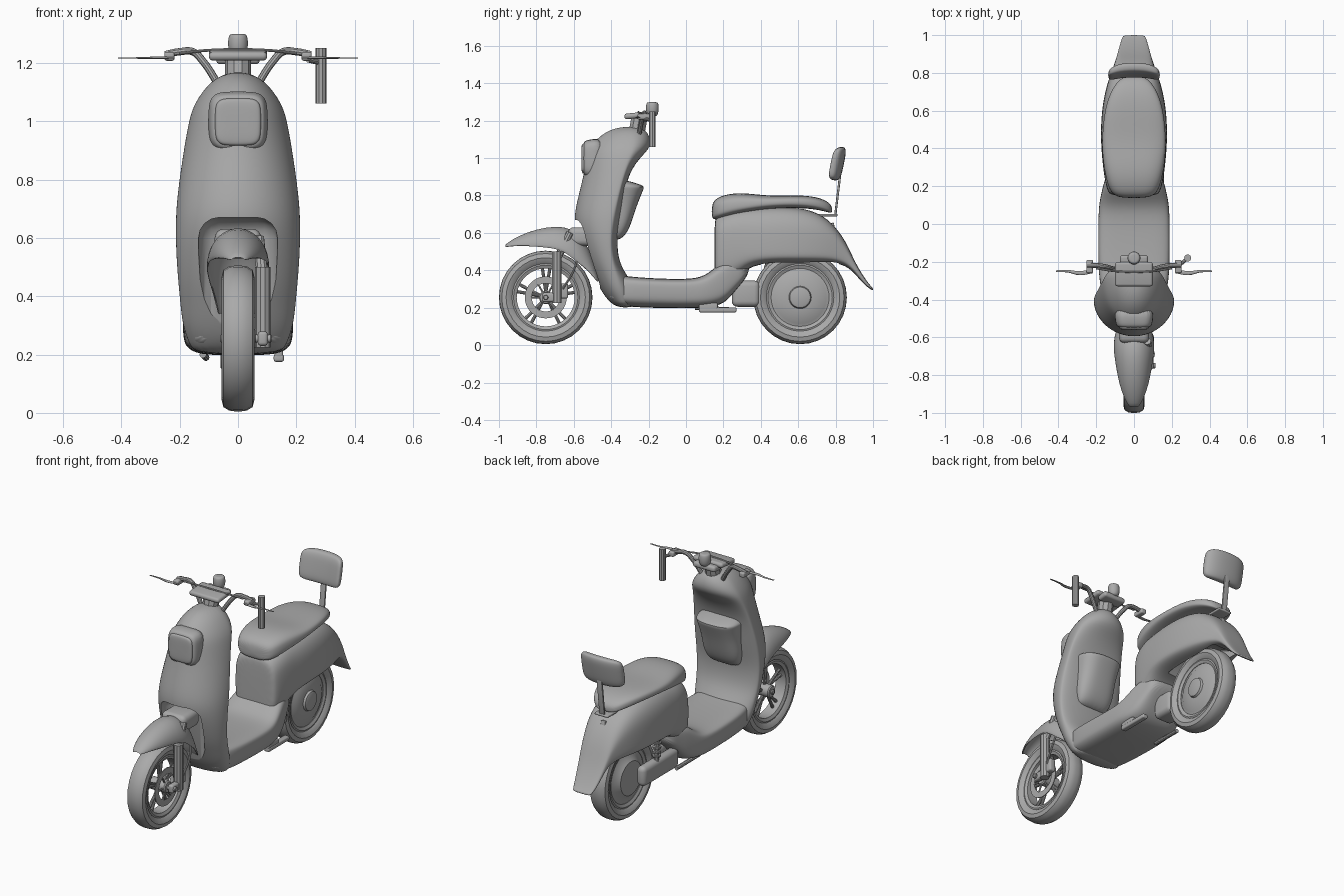
import bpy, bmesh
from math import sin, cos, pi, radians, copysign
from mathutils import Vector, Matrix

if "Cube" in bpy.data.objects:
    bpy.data.objects.remove(bpy.data.objects["Cube"])

GREY = (0.4, 0.4, 0.4, 1)
grey = bpy.data.materials.new("grey")
grey.use_nodes = True
grey.diffuse_color = GREY
grey.node_tree.nodes["Principled BSDF"].inputs["Base Color"].default_value = GREY


def finish(ob, angle=35):
    """Apply modifiers, colour and shade the part."""
    bpy.ops.object.select_all(action='DESELECT')
    ob.select_set(True)
    bpy.context.view_layer.objects.active = ob
    bpy.ops.object.convert(target='MESH')
    ob.data.materials.clear()
    ob.data.materials.append(grey)
    bpy.ops.object.shade_smooth_by_angle(angle=radians(angle))
    return ob


def to_object(name, bm):
    bmesh.ops.remove_doubles(bm, verts=bm.verts, dist=1e-5)
    bmesh.ops.recalc_face_normals(bm, faces=bm.faces)
    me = bpy.data.meshes.new(name)
    bm.to_mesh(me)
    bm.free()
    ob = bpy.data.objects.new(name, me)
    bpy.context.collection.objects.link(ob)
    return ob


def skin(bm, rings, closed=True, wrap=False):
    n = len(rings[0])
    pairs = list(zip(rings, rings[1:])) + ([(rings[-1], rings[0])] if wrap else [])
    for a, b in pairs:
        for i in range(n if closed else n - 1):
            j = (i + 1) % n
            bm.faces.new((a[i], a[j], b[j], b[i]))


def loft(name, axis, rings, p=1.0, cut=None, n=24, level=2):
    """Rings are (position, half width, low, middle, high, optional shift)."""
    bm = bmesh.new()
    loops = []
    for t, w, lo, mid, hi, *shift in rings:
        loop = []
        for i in range(n):
            a = 2 * pi * i / n
            c, s = (copysign(abs(f) ** p, f) for f in (cos(a), sin(a)))
            u = w * c + (shift[0] if shift else 0)
            v = mid + s * (hi - mid if s > 0 else mid - lo)
            loop.append(bm.verts.new({'x': (t, u, v), 'y': (u, t, v), 'z': (u, v, t)}[axis]))
        loops.append(loop)
    skin(bm, loops)
    bm.faces.new(loops[0])
    bm.faces.new(loops[-1])
    ob = to_object(name, bm)
    ob.modifiers.new("round", 'SUBSURF').levels = level
    if cut:
        m = ob.modifiers.new("cut", 'BOOLEAN')
        m.object, m.solver = cut, 'EXACT'
    finish(ob)
    if cut:
        bpy.data.objects.remove(cut)
    return ob


def lathe(name, profile, centre, n=40, raw=False):
    """Turn a closed (x, radius) profile round the x axis."""
    bm = bmesh.new()
    rings = [[bm.verts.new(Vector(centre) + Vector((x, r * cos(2 * pi * i / n), r * sin(2 * pi * i / n))))
              for i in range(n)] for x, r in profile]
    skin(bm, rings, wrap=True)
    ob = to_object(name, bm)
    return ob if raw else finish(ob)


def disc(name, x0, x1, r, centre, raw=False):
    b = min(0.006, r / 4)
    return lathe(name, [(x0, 0), (x0, r - b), (x0 + b, r), (x1 - b, r), (x1, r - b), (x1, 0)], centre, raw=raw)


def box(name, centre, size, bevel=0.01, rot=0, raw=False):
    bm = bmesh.new()
    bmesh.ops.create_cube(bm, size=1, matrix=Matrix.Translation(centre)
                          @ Matrix.Rotation(rot, 4, 'X') @ Matrix.Diagonal((*size, 1)))
    ob = to_object(name, bm)
    m = ob.modifiers.new("bevel", 'BEVEL')
    m.width, m.segments = bevel, 4
    return ob if raw else finish(ob)


def tube(name, pts, r, taper=None):
    cu = bpy.data.curves.new(name, 'CURVE')
    cu.dimensions, cu.bevel_depth, cu.use_fill_caps = '3D', r, True
    cu.bevel_resolution, cu.resolution_u = 3, 6
    sp = cu.splines.new('BEZIER')
    sp.bezier_points.add(len(pts) - 1)
    for i, (b, co) in enumerate(zip(sp.bezier_points, pts)):
        b.co, b.handle_left_type, b.handle_right_type = co, 'AUTO', 'AUTO'
        b.radius = taper[i] if taper else 1
    ob = bpy.data.objects.new(name, cu)
    bpy.context.collection.objects.link(ob)
    return finish(ob)


# Front shield with the arch for the front wheel
arch = box("arch_cutter", (0, -0.7, 0.36), (0.27, 0.48, 0.62), 0.07, raw=True)
arch.hide_render = True
loft("front_shield", 'z', [
    (1.168, .03, -.35, -.3, -.25), (1.14, .095, -.44, -.29, -.2), (1.06, .153, -.52, -.29, -.18),
    (1.0, .17, -.535, -.31, -.25), (.9, .188, -.55, -.34, -.315), (.75, .21, -.59, -.38, -.335),
    (.66, .216, -.602, -.40, -.35), (.56, .215, -.575, -.41, -.37), (.45, .207, -.535, -.40, -.36),
    (.38, .2, -.5, -.38, -.32), (.3, .192, -.46, -.36, -.27), (.24, .17, -.42, -.34, -.26),
    (.2, .15, -.37, -.33, -.27)], cut=arch)
loft("glove_box", 'z', [
    (.885, .11, -.4, -.37, -.325), (.852, .14, -.4, -.36, -.222), (.842, .138, -.4, -.36, -.222),
    (.75, .125, -.4, -.37, -.262), (.65, .125, -.4, -.37, -.292), (.59, .11, -.41, -.38, -.32),
    (.56, .09, -.42, -.39, -.36)], p=.7)

# Headlight housing and lens
loft("headlight_housing", 'y', [
    (-.43, .11, .88, 1, 1.11), (-.52, .1, .895, 1, 1.1), (-.545, .09, .905, 1, 1.09),
    (-.55, .07, .925, 1, 1.07)], p=.5)
loft("headlight_lens", 'y', [
    (-.52, .08, .915, 1, 1.08), (-.55, .08, .915, 1, 1.08), (-.558, .074, .922, 1, 1.073),
    (-.56, .04, .96, 1, 1.04)], p=.45)

# Foot board
loft("foot_board", 'y', [
    (-.43, .14, .25, .3, .38), (-.36, .175, .21, .3, .375), (-.25, .19, .2, .31, .36),
    (0, .19, .195, .3, .35), (.1, .187, .2, .3, .365), (.17, .172, .21, .32, .43),
    (.22, .16, .235, .35, .46), (.28, .14, .31, .39, .46), (.34, .12, .38, .42, .46)], p=.5)

# Rear body and tail, hollow above the wheel
FRONT, REAR = (0, -.75, .255), (0, .61, .255)
rear_arch = disc("rear_arch_cutter", -.085, .085, .275, REAR, raw=True)
rear_arch.hide_render = True
loft("rear_body", 'y', [
    (.152, .11, .36, .5, .66), (.16, .14, .32, .5, .69), (.25, .158, .33, .54, .725),
    (.33, .168, .42, .5, .735), (.45, .178, .44, .5, .745), (.6, .173, .44, .5, .74),
    (.72, .15, .44, .5, .705), (.8, .122, .44, .49, .635), (.86, .1, .42, .47, .545),
    (.9, .088, .385, .42, .45), (.95, .075, .325, .345, .365), (.99, .062, .295, .302, .312),
    (1.0, .055, .293, .299, .305)], p=.6, cut=rear_arch)
box("tail_hook", (0, .79, .625), (.03, .014, .06), .004, .25)

# Seat and backrest
loft("seat", 'y', [
    (.137, .07, .675, .71, .75), (.16, .125, .668, .72, .79), (.25, .152, .695, .74, .815),
    (.35, .167, .715, .75, .81), (.45, .171, .73, .76, .797), (.6, .158, .735, .765, .803),
    (.7, .125, .725, .755, .793), (.76, .085, .71, .735, .768), (.782, .045, .705, .72, .74)], p=.65)
pad = loft("backrest", 'x', [
    (s * x, t, .97 - h, .97, .97 + h, .822 - 1.8 * x * x)
    for s, x, t, h in ((-1, .137, .012, .06), (-1, .12, .026, .084), (-1, .06, .03, .09),
                       (1, .06, .03, .09), (1, .12, .026, .084), (1, .137, .012, .06))], p=.6)
for v in pad.data.vertices:
    v.co.y += .2 * (v.co.z - .97)
box("backrest_post", (0, .812, .81), (.035, .012, .23), .004, -.12)
box("backrest_bracket", (0, .75, .695), (.09, .12, .014), .005)

# Front mudguard: an arched strip that follows the wheel
bm = bmesh.new()
strips = []
for y, z, w, drop in ((-.97, .535, .025, .012), (-.93, .565, .05, .035), (-.85, .605, .08, .075),
                      (-.75, .632, .098, .11), (-.65, .638, .108, .13), (-.57, .6, .11, .13),
                      (-.52, .52, .1, .1), (-.485, .43, .085, .05), (-.46, .34, .07, .012)):
    d = Vector((0, min(-.75 - y, 0), .255 - z)).normalized() * drop
    strips.append([bm.verts.new(Vector((w * cos(a), y, z)) + d * (1 - sin(a)))
                   for a in (pi * i / 12 for i in range(13))])
skin(bm, strips, closed=False)
guard = to_object("front_mudguard", bm)
guard.modifiers.new("thickness", 'SOLIDIFY').thickness = .008
guard.modifiers.new("round", 'SUBSURF').levels = 1
finish(guard)

# Wheels
half = [(.03, .172), (.046, .186), (.056, .212), (.05, .235), (.03, .247), (.01, .25)]
tyre = half + [(-x, r) for x, r in reversed(half)]
rim = [(.038, .185), (.042, .172), (.034, .155), (-.034, .155), (-.042, .172), (-.038, .185)]
for end, c in (("front", FRONT), ("rear", REAR)):
    lathe(end + "_tyre", tyre, c, 32)
    lathe(end + "_rim", rim, c)
disc("front_hub", -.05, .06, .036, FRONT)
disc("front_axle", -.06, .115, .014, FRONT)
for i in range(5):
    for side in (-.13, .13):
        a = 2 * pi * i / 5 + .3
        p0, p1 = (Vector(FRONT) + Vector((0, cos(b) * r, sin(b) * r))
                  for b, r in ((a, .03), (a + side, .162)))
        tube(f"front_spoke_{i}", [p0, p1], .009)
lathe("brake_disc", [(.044, .075), (.049, .075), (.049, .112), (.044, .112)], FRONT)
for i in range(6):
    a = pi * i / 3
    tube(f"disc_arm_{i}", [Vector(FRONT) + Vector((.046, cos(a) * r, sin(a) * r)) for r in (.03, .08)], .005)
lathe("rear_hub", [(-.06, 0), (-.06, .1), (-.04, .125), (-.03, .16), (.03, .16), (.035, .14),
                   (.045, .125), (.05, .06), (.062, .055), (.066, .045), (.066, 0)], REAR)

# One-sided fork, steering neck and brake caliper
tube("fork_leg", [(.085, -.69, .225), (.085, -.69, .5)], .027)
tube("fork_slider", [(.085, -.69, .46), (.07, -.62, .6)], .02)
box("fork_foot", (.085, -.72, .255), (.035, .1, .05), .012)
box("brake_caliper", (.075, -.655, .29), (.04, .05, .08), .01)
box("steering_neck", (0, -.55, .58), (.16, .16, .1), .03)
tube("brake_hose", [(.095, -.66, .3), (.1, -.6, .4), (.075, -.57, .52)], .006)

# Drive pod, shock absorber and stands
box("drive_pod", (-.105, .42, .265), (.06, .34, .12), .028)
box("swing_arm", (0, .32, .275), (.13, .15, .14), .03)
tube("shock_absorber", [(-.115, .45, .3), (-.115, .43, .5)], .014)
for i in range(5):
    z = .34 + .025 * i
    tube(f"shock_coil_{i}", [(-.115, .446 - .002 * i, z), (-.115, .446 - .002 * i, z + .01)], .024)
box("side_stand", (.14, .17, .188), (.035, .2, .026), .008)
box("stand_bracket", (.14, .12, .205), (.03, .1, .04), .008)
tube("left_over_stand", [(-.12, .05, .2), (-.11, .25, .19)], .012)

# Steering head, display and handlebars
tube("steering_stem", [(0, -.27, 1.1), (0, -.25, 1.21)], .045)
box("display", (0, -.265, 1.228), (.2, .13, .03), .014, .1)
box("display_hood", (0, -.2, 1.215), (.15, .07, .035), .014, .1)
tube("front_cable", [(-.2, -.235, 1.232), (-.1, -.25, 1.243), (.1, -.25, 1.243), (.2, -.235, 1.232)], .005)
for side, s in (("left", 1), ("right", -1)):
    tube(side + "_handlebar", [(s * x, y, z) for x, y, z in (
        (.07, -.25, 1.13), (.12, -.235, 1.205), (.155, -.225, 1.238), (.2, -.22, 1.238), (.25, -.22, 1.228))], .013)
    box(side + "_lever_mount", (s * .235, -.225, 1.222), (.035, .07, .03), .008)
    lever = tube(side + "_lever", [(s * .22, -.25, 1.218), (s * .29, -.26, 1.217), (s * .35, -.25, 1.216),
                                   (s * .412, -.25, 1.216)], .011, (1, 1, .6, .45))
    for v in lever.data.vertices:
        v.co.z = 1.217 + .4 * (v.co.z - 1.217)

# Upright grip on the left
tube("grip_post", [(.284, -.18, 1.06), (.284, -.18, 1.25)], .019)
loft("grip_knob", 'z', [(z, r, -.18 - r, -.18, -.18 + r) for z, r in (
    (1.222, .02), (1.232, .03), (1.26, .036), (1.285, .034), (1.297, .03), (1.299, .02))], n=16, level=1)
tube("grip_arm", [(.24, -.22, 1.21), (.284, -.18, 1.2)], .009)
